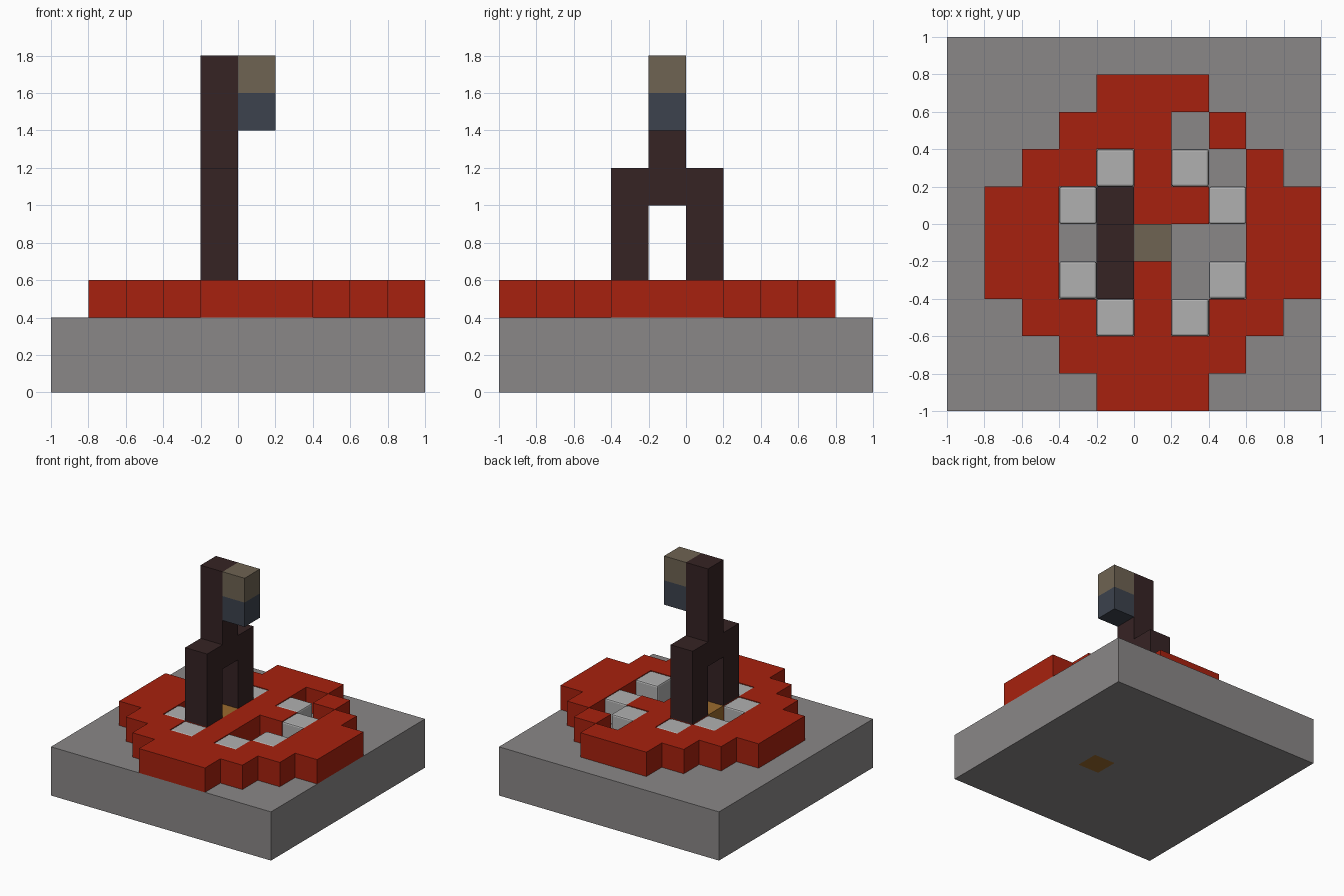
import bpy, bmesh
from mathutils import Vector

cube = bpy.data.objects.get("Cube")
if cube:
    bpy.data.objects.remove(cube, do_unlink=True)

U = 0.2  # block size


def material(name, rgb):
    """Flat material from 8-bit display colour."""
    lin = [((c / 255 + 0.055) / 1.055) ** 2.4 for c in rgb]
    m = bpy.data.materials.new(name)
    m.use_nodes = True
    m.diffuse_color = (*lin, 1)
    m.node_tree.nodes["Principled BSDF"].inputs["Base Color"].default_value = (*lin, 1)
    return m


STONE = material("stone grey", (138, 135, 135))
RED = material("brick red", (167, 33, 14))
PALE = material("pale grey", (176, 176, 176))
DARK = material("dark brown", (54, 35, 36))
TAN = material("dusty tan", (110, 99, 82))
BLUE = material("slate blue", (60, 66, 77))
OCHRE = material("ochre", (155, 107, 46))


def finish(bm, name, *mats):
    bmesh.ops.recalc_face_normals(bm, faces=bm.faces[:])
    me = bpy.data.meshes.new(name)
    bm.to_mesh(me)
    bm.free()
    for m in mats:
        me.materials.append(m)
    ob = bpy.data.objects.new(name, me)
    bpy.context.collection.objects.link(ob)
    return ob


def box_mesh(lo, hi):
    bm = bmesh.new()
    bmesh.ops.create_cube(bm, size=1)
    lo, hi = Vector(lo), Vector(hi)
    bmesh.ops.scale(bm, vec=hi - lo, verts=bm.verts[:])
    bmesh.ops.translate(bm, vec=(lo + hi) / 2, verts=bm.verts[:])
    return bm


def box(name, lo, hi, mat):
    return finish(box_mesh(lo, hi), name, mat)


def slab(name, cells, z, height, mat, vertical=False):
    """Extrude a flat set of grid squares; vertical squares lie in the yz plane."""
    bm = bmesh.new()
    for a, b in cells:
        quad = [(a, b), (a + U, b), (a + U, b + U), (a, b + U)]
        bm.faces.new([bm.verts.new((z, p, q) if vertical else (p, q, z)) for p, q in quad])
    bmesh.ops.remove_doubles(bm, verts=bm.verts[:], dist=0.001)
    ext = bmesh.ops.extrude_face_region(bm, geom=bm.faces[:], use_keep_orig=True)
    moved = [g for g in ext["geom"] if isinstance(g, bmesh.types.BMVert)]
    bmesh.ops.translate(bm, vec=(height, 0, 0) if vertical else (0, 0, height), verts=moved)
    bmesh.ops.dissolve_limit(bm, angle_limit=0.01, verts=bm.verts[:], edges=bm.edges[:])
    return finish(bm, name, mat)


# Ground block with one ochre square on its underside
bm = box_mesh((-1, -1, 0), (1, 1, 2 * U))
for co, no in (((U, 0, 0), (1, 0, 0)), ((2 * U, 0, 0), (1, 0, 0)),
               ((0, -U, 0), (0, 1, 0)), ((0, 0, 0), (0, 1, 0))):
    bmesh.ops.bisect_plane(bm, geom=bm.verts[:] + bm.edges[:] + bm.faces[:],
                           plane_co=co, plane_no=no)
for f in bm.faces:
    c = f.calc_center_median()
    if c.z < 0.01 and U < c.x < 2 * U and -U < c.y < 0:
        f.material_index = 1
finish(bm, "ground", STONE, OCHRE)

# Raised layer plan, back row first: R red, P pale, O ochre, . open
PLAN = """
..........
....RRR...
...RRR.R..
..RRPRP.R.
.RRPRRRPRR
.RR.OR..RR
.RRPRR.PRR
..RRPRPRR.
...RRRRR..
....RRR..."""


def plan_cells(char):
    rows = PLAN.split()
    return [(-1 + U * i, 1 - U * (j + 1)) for j, row in enumerate(rows)
            for i, ch in enumerate(row) if ch == char]


slab("red_platform", plan_cells("R"), 2 * U, U, RED)
slab("centre_block", plan_cells("O"), 2 * U, U, OCHRE)

# Pale blocks with softened edges
for n, (x, y) in enumerate(plan_cells("P")):
    ob = box(f"pale_block_{n + 1}", (x, y, 2 * U), (x + U, y + U, 3 * U), PALE)
    mod = ob.modifiers.new("soft_edges", "BEVEL")
    mod.width = 0.012
    mod.segments = 2

# Arched post: two legs, a lintel and a mast
legs = [(y, U * k) for y in (-2 * U, 0) for k in (3, 4, 5)]
mast = [(-U, U * k) for k in (5, 6, 7, 8)]
slab("arched_post", legs + mast, -U, U, DARK, vertical=True)

# Hanging lamp blocks
box("lamp_top", (0, -U, 8 * U), (U, 0, 9 * U), TAN)
box("lamp_bottom", (0, -U, 7 * U), (U, 0, 8 * U), BLUE)
